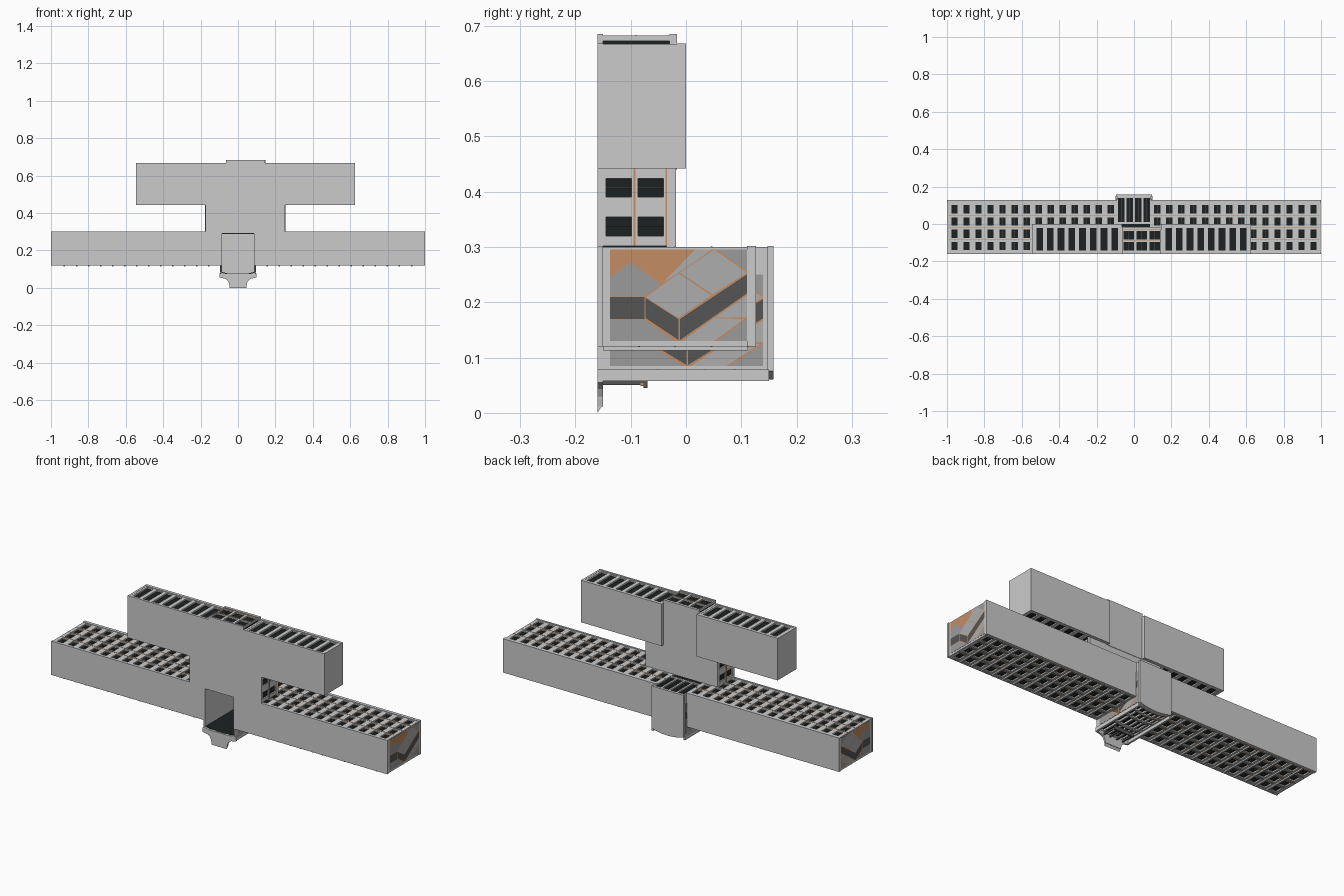
import bpy, bmesh, math

if "Cube" in bpy.data.objects:
    bpy.data.objects.remove(bpy.data.objects["Cube"])

def mat(name, c):
    m = bpy.data.materials.new(name)
    m.diffuse_color = (*c, 1)
    m.use_nodes = True
    m.node_tree.nodes["Principled BSDF"].inputs["Base Color"].default_value = m.diffuse_color
    return m

GLASS = mat("dark_glass", (0.012, 0.015, 0.015))
COPPER = mat("copper_trim", (0.55, 0.27, 0.13))
DARK = mat("dark_panel", (0.09, 0.09, 0.09))
MID = mat("mid_panel", (0.33, 0.33, 0.33))
LIGHT = mat("light_panel", (0.42, 0.42, 0.42))

def finish(name, bm, m=None):
    bmesh.ops.recalc_face_normals(bm, faces=bm.faces)
    me = bpy.data.meshes.new(name)
    bm.to_mesh(me)
    bm.free()
    ob = bpy.data.objects.new(name, me)
    bpy.context.collection.objects.link(ob)
    if m:
        me.materials.append(m)
    return ob

def add_box(bm, x0, x1, y0, y1, z0, z1):
    vs = [bm.verts.new((x, y, z)) for x in (x0, x1) for y in (y0, y1) for z in (z0, z1)]
    for f in ((0, 1, 3, 2), (4, 6, 7, 5), (0, 4, 5, 1), (2, 3, 7, 6), (0, 2, 6, 4), (1, 5, 7, 3)):
        bm.faces.new([vs[i] for i in f])

def boxes(name, items, m=None):
    bm = bmesh.new()
    for b in items:
        add_box(bm, *b)
    return finish(name, bm, m)

def prism(name, pts, y0, y1, m=None):
    """Extrude an (x, z) outline along y."""
    bm = bmesh.new()
    f = bm.faces.new([bm.verts.new((x, y0, z)) for x, z in pts])
    r = bmesh.ops.extrude_face_region(bm, geom=[f])
    for v in r["geom"]:
        if isinstance(v, bmesh.types.BMVert):
            v.co.y = y1
    return finish(name, bm, m)

def facade(name, axis, n, s, u0, u1, v0, v1, cols, rows, ww, wh, depth=0.007, out=0.0, trim=True):
    """Window grid: piers and floor bands standing in front of glass; s = outward sign."""
    def b(ua, ub, va, vb, d0, d1):
        lo, hi = sorted((n + s * d0, n + s * d1))
        return (ua, ub, va, vb, lo, hi) if axis == "x" else (lo, hi, va, vb, ua, ub)
    p, h = (u1 - u0) / cols, (v1 - v0) / rows
    wall, mull, cop = [], [], []
    for i in range(cols + 1):
        c, w = u0 + i * p, (p - ww) / 2
        wall.append(b(max(u0, c - w), min(u1, c + w), v0, v1, -depth, 0))
        if out and 0 < i < cols:
            wall.append(b(c - 0.004, c + 0.004, v0, v1, 0, out))
        if i < cols:
            mull.append(b(c + p / 2 - 0.001, c + p / 2 + 0.001, v0, v1, -depth, -depth + 0.003))
    for j in range(rows + 1):
        c, w = v0 + j * h, (h - wh) / 2
        wall.append(b(u0, u1, max(v0, c - w), min(v1, c + w), -depth, -0.001))
        if trim and j:
            cop.append(b(u0, u1, c - 0.002, c + 0.001, -0.001, 0.001))
    boxes(name + "_wall", wall)
    boxes(name + "_mullions", mull, DARK)
    if cop:
        boxes(name + "_copper_lines", cop, COPPER)

def mural(name, x, s, y0, y1, z0, z1):
    """Geometric panel of coloured tiles with copper joints."""
    lo, hi = sorted((x, x + s * 0.001))
    boxes(name + "_joints", [(lo, hi, y0, y1, z0, z1)], COPPER)
    tiles = [
        (DARK, [(0, .24), (.25, .24), (.25, .48), (0, .48)]),
        (DARK, [(.26, .47), (.26, .25), (.5, 0.01), (.5, .24)]),
        (DARK, [(.51, .24), (.51, 0.01), (1, .52), (1, .73)]),
        (MID, [(0, 0), (.48, 0), (.25, .23), (0, .23)]),
        (LIGHT, [(.53, 0), (.76, 0), (.98, .24), (.76, .25)]),
        (MID, [(.78, 0), (1, 0), (1, .24)]),
        (LIGHT, [(.77, .26), (1, .26), (1, .5)]),
        (MID, [(0, .49), (.25, .49), (.37, .62), (.15, .86), (0, .7)]),
        (LIGHT, [(.26, .48), (.5, .25), (.74, .5), (.5, .74)]),
        (LIGHT, [(.51, .75), (.75, .51), (1, .75), (.76, 1)]),
        (MID, [(.78, 1), (1, .77), (1, 1)]),
        (LIGHT, [(.38, .63), (.62, .87), (.74, 1), (.62, 1)]),
        (COPPER, [(0, .72), (.14, .87), (0, 1)]),
        (COPPER, [(.16, .87), (.37, .64), (.62, .88), (.6, 1), (.02, 1)]),
    ]
    for i, (m, pts) in enumerate(tiles):
        bm = bmesh.new()
        bm.faces.new([bm.verts.new((x + s * 0.002, y0 + a * (y1 - y0), z0 + b * (z1 - z0))) for a, b in pts])
        finish(f"{name}_tile_{i}", bm, m)

# Ground slab under every wing, leaving the hall open from below
boxes("ground_slab", [
    (-1, -.085, -.16, -.15, .12, .302), (.085, 1, -.16, -.15, .12, .302),
    (-.085, .085, -.16, -.15, .29, .302), (-.175, .252, -.16, -.15, .302, .442),
    (-.545, .625, -.16, -.15, .442, .668), (-.065, .145, -.16, -.15, .668, .685)])

# Long main block: glass core, end walls, roof, facades both sides
for s, side in ((-1, "left"), (1, "right")):
    x0, x1 = sorted((s * .092, s * .992))
    e0, e1 = sorted((s * .985, s * .997))
    boxes(f"main_{side}_glass_core", [(x0, x1, -.15, .112, .127, .293)], GLASS)
    boxes(f"main_{side}_end_wall", [(e0, e1, -.15, .127, .12, .3)])
    r0, r1 = sorted((s * .088, s * 1.0))
    boxes(f"main_{side}_roof", [(r0, r1, .11, .127, .12, .302)])
    facade(f"main_{side}_front", "x", .12, -1, x0, x1, -.15, .112, 14, 4, .034, .044, out=.007)
    facade(f"main_{side}_rear", "x", .3, 1, x0, x1, -.15, .112, 14, 4, .034, .044)
    mural(f"main_{side}_mural", s * .997, s, -.137, .11, .13, .295)

# Link between the main block and the rear block
boxes("link_glass_core", [(-.168, .245, -.15, -.03, .296, .45)], GLASS)
boxes("link_roof", [(-.175, .252, -.035, -.018, .298, .45)])
for s, x in ((-1, -.175), (1, .252)):
    facade(f"link_side_{'left' if s < 0 else 'right'}", "z", x, s, .302, .442, -.15, -.035, 2, 2, .034, .046)

# Rear block: two wings with tall strip windows, lower centre
for name, x0, x1, n in (("rear_left_wing", -.545, -.063, 8), ("rear_right_wing", .145, .625, 8)):
    boxes(name + "_glass_core", [(x0 + .008, x1 - .008, -.15, -.012, .45, .658)], GLASS)
    boxes(name + "_roof", [(x0, x1, -.016, 0, .442, .668)])
    boxes(name + "_end_walls", [(x0, x0 + .012, -.15, 0, .442, .667), (x1 - .012, x1, -.15, 0, .442, .667)])
    facade(name + "_rear", "x", .666, 1, x0 + .012, x1 - .012, -.15, -.014, n, 1, .036, .12, depth=.012, trim=False)
    facade(name + "_inner", "x", .444, -1, x0 + .012, x1 - .012, -.15, -.014, n, 1, .036, .12, depth=.008, trim=False)
boxes("rear_centre_glass_core", [(-.06, .14, -.15, -.025, .44, .674)], GLASS)
boxes("rear_centre_roof", [(-.065, .147, -.03, -.016, .44, .685)])
facade("rear_centre", "x", .682, 1, -.063, .145, -.15, -.03, 3, 2, .055, .045, depth=.01)

# Central hall: open shell with bowed front
def bow(half, off, n=12):
    return [(half * (2 * i / n - 1), .076 - .016 * (1 - (2 * i / n - 1) ** 2) + off) for i in range(n + 1)]

def strip(half, off, t):
    return bow(half, off) + bow(half, off + t)[::-1]

boxes("hall_side_walls", [(-.092, -.085, -.16, .15, .075, .3), (.085, .092, -.16, .15, .075, .3)])
prism("hall_roof", bow(.096, 0) + [(.096, .302), (-.096, .302)], .147, .158)
prism("hall_front_glass", strip(.088, .008, .003), -.15, .15, GLASS)
for j, (y0, y1) in enumerate(((-.16, -.148), (-.05, -.036), (.035, .045), (.09, .098), (.136, .15))):
    prism(f"hall_front_band_{j}", strip(.092, 0, .009), y0, y1)
    if j:
        prism(f"hall_front_copper_{j}", strip(.093, -.001, .004), y0 - .003, y0, COPPER)
piers = []
for i in range(7):
    x = -.087 + i * .029
    z = .076 - .016 * (1 - (x / .092) ** 2)
    piers.append((x - .004, x + .004, -.15, .15, z, z + .009))
boxes("hall_front_piers", piers)
boxes("hall_corner_fins", [(s * .094 - .005, s * .094 + .005, -.16, .15, .058, .078) for s in (-1, 1)])
boxes("hall_rear_glass", [(-.085, .085, -.15, .15, .287, .293)], GLASS)
facade("hall_rear", "x", .3, 1, -.092, .092, -.0, .15, 4, 1, .036, .128, trim=False)
for s, side in ((-1, "left"), (1, "right")):
    mural(f"hall_{side}_mural", s * .092, s, -.137, .139, .085, .25)

# Entrance terrace with flared sides and sloping tip
half = [(.098, .076), (.098, .055), (.072, .05), (.058, .043), (.05, .03), (.046, .012)]
prism("entrance_terrace", half + [(-x, z) for x, z in half[::-1]], -.16, -.15)
bm = bmesh.new()
v = [[bm.verts.new((x, y, z)) for y, z in ((-.16, 0), (-.16, .013), (-.15, .022), (-.152, .013))] for x in (-.046, .046)]
bm.faces.new(v[0])
bm.faces.new(v[1])
for i in range(4):
    k = (i + 1) % 4
    bm.faces.new((v[0][i], v[0][k], v[1][k], v[1][i]))
finish("entrance_ramp", bm)

# Entrance porch
boxes("porch_canopy", [(-.06, .06, -.077, -.07, .045, .066)], DARK)
boxes("porch_posts", [(x - .003, x + .003, -.15, -.077, .05, .058) for x in (-.055, -.02, .02, .055)], DARK)
boxes("porch_copper_frame", [(-.06, .06, -.082, -.077, .049, .054)], COPPER)
